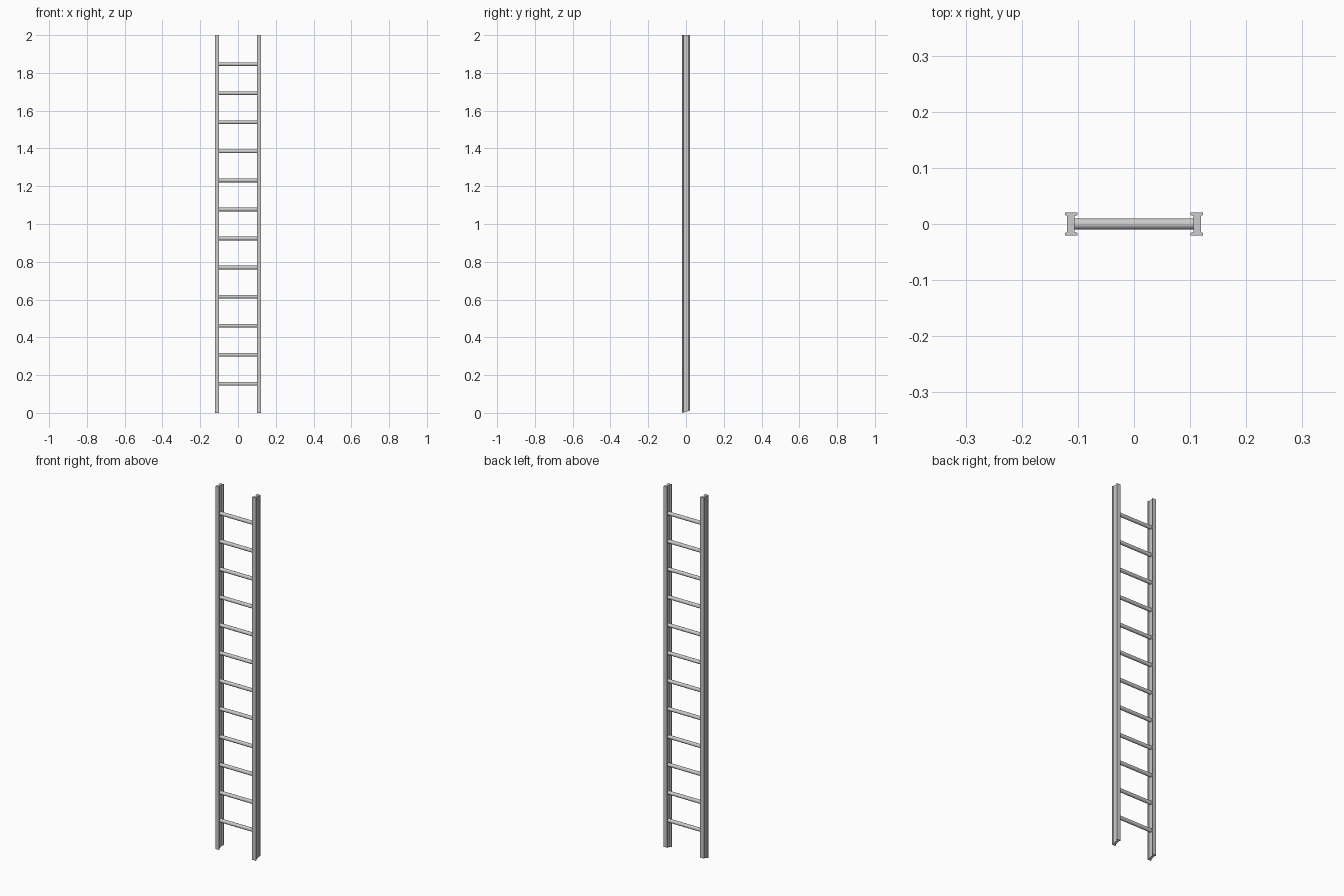
import bpy, bmesh, math

if "Cube" in bpy.data.objects:
    bpy.data.objects.remove(bpy.data.objects["Cube"])

# Rail cross-section: I-beam with shallow tapered grooves on both sides
OUT, IN, HY = 0.123, 0.101, 0.0205
GO, GI = 0.119, 0.106
PROFILE = [(OUT, -HY), (OUT, -0.016), (GO, -0.014), (GO, 0.014), (OUT, 0.016), (OUT, HY),
           (IN, HY), (IN, 0.016), (GI, 0.014), (GI, -0.014), (IN, -0.016), (IN, -HY)]


def rail(name, side):
    bm = bmesh.new()
    # foot is cut at a slight slant, rising toward the back
    low = [bm.verts.new((side * x, y, 0.012 * (y + HY) / (2 * HY))) for x, y in PROFILE]
    top = [bm.verts.new((side * x, y, 2.0)) for x, y in PROFILE]
    n = len(PROFILE)
    bm.faces.new(low)
    bm.faces.new(top)
    for i in range(n):
        j = (i + 1) % n
        bm.faces.new((low[i], low[j], top[j], top[i]))
    bmesh.ops.recalc_face_normals(bm, faces=bm.faces[:])
    me = bpy.data.meshes.new(name)
    bm.to_mesh(me)
    bm.free()
    bpy.context.collection.objects.link(bpy.data.objects.new(name, me))


rail("right_rail", 1)
rail("left_rail", -1)

# Twelve evenly spaced round rungs, seated in the inner grooves
for k in range(1, 13):
    bpy.ops.mesh.primitive_cylinder_add(vertices=24, radius=0.01, depth=2 * GI + 0.002,
                                        location=(0, 0, 2 * k / 13),
                                        rotation=(0, math.pi / 2, 0))
    rung = bpy.context.object
    rung.name = f"rung_{k}"
    bpy.ops.object.shade_smooth_by_angle()
